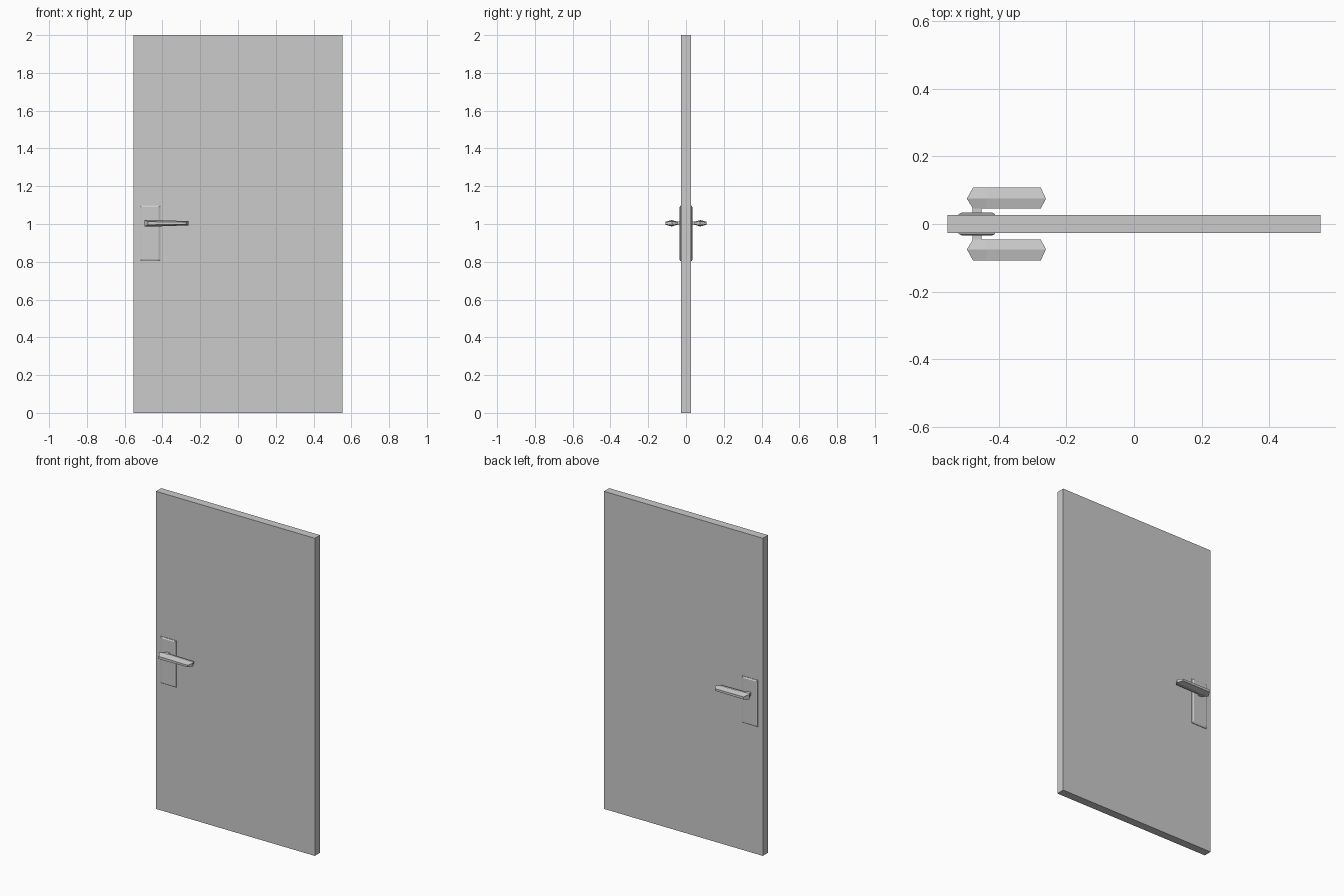
import bpy, bmesh

if "Cube" in bpy.data.objects:
    bpy.data.objects.remove(bpy.data.objects["Cube"])


def loft(name, rings, mirror=True):
    """Join rings of points into a closed solid, optionally mirrored to the back of the door."""
    bm = bmesh.new()
    vr = [[bm.verts.new(p) for p in r] for r in rings]
    n = len(vr[0])
    for a, b in zip(vr, vr[1:]):
        for i in range(n):
            j = (i + 1) % n
            bm.faces.new((a[i], a[j], b[j], b[i]))
    for r in (vr[0], vr[-1]):
        if n == 6:  # folded end made of two quads
            bm.faces.new((r[0], r[1], r[4], r[5]))
            bm.faces.new((r[1], r[2], r[3], r[4]))
        else:
            bm.faces.new(r)
    bmesh.ops.recalc_face_normals(bm, faces=bm.faces)
    me = bpy.data.meshes.new(name)
    bm.to_mesh(me)
    bm.free()
    ob = bpy.data.objects.new(name, me)
    bpy.context.collection.objects.link(ob)
    if mirror:
        m = ob.modifiers.new("both_sides", 'MIRROR')
        m.use_axis = (False, True, False)
        m.use_mirror_merge = False
    return ob


def rect(y, x0, x1, z0, z1):
    return [(x0, y, z0), (x1, y, z0), (x1, y, z1), (x0, y, z1)]


# Door panel
loft("door_panel", [rect(y, -0.553, 0.553, 0, 2) for y in (-0.026, 0.026)], mirror=False)

# Back plate with bevelled rim
loft("lock_plate", [rect(-0.024, -0.52, -0.411, 0.803, 1.097),
                    rect(-0.029, -0.52, -0.411, 0.803, 1.097),
                    rect(-0.034, -0.510, -0.421, 0.811, 1.089)])

# Neck between plate and lever
CZ = 1.004
loft("handle_neck", [rect(y, -0.478, -0.451, CZ - 0.008, CZ + 0.008) for y in (-0.030, -0.056)])


# Lever: ridged six-sided section, pointed at both ends, thinner to the tip
def section(x_mid, x_edge, h_mid, h_edge):
    pts = [(x_edge, -0.046, h_edge), (x_mid, -0.075, h_mid), (x_edge, -0.108, h_edge)]
    return ([(x, y, CZ + h) for x, y, h in pts] +
            [(x, y, CZ - h) for x, y, h in reversed(pts)])


loft("handle_lever", [section(-0.495, -0.477, 0.017, 0.008),
                      section(-0.435, -0.440, 0.017, 0.008),
                      section(-0.261, -0.276, 0.011, 0.006)])
